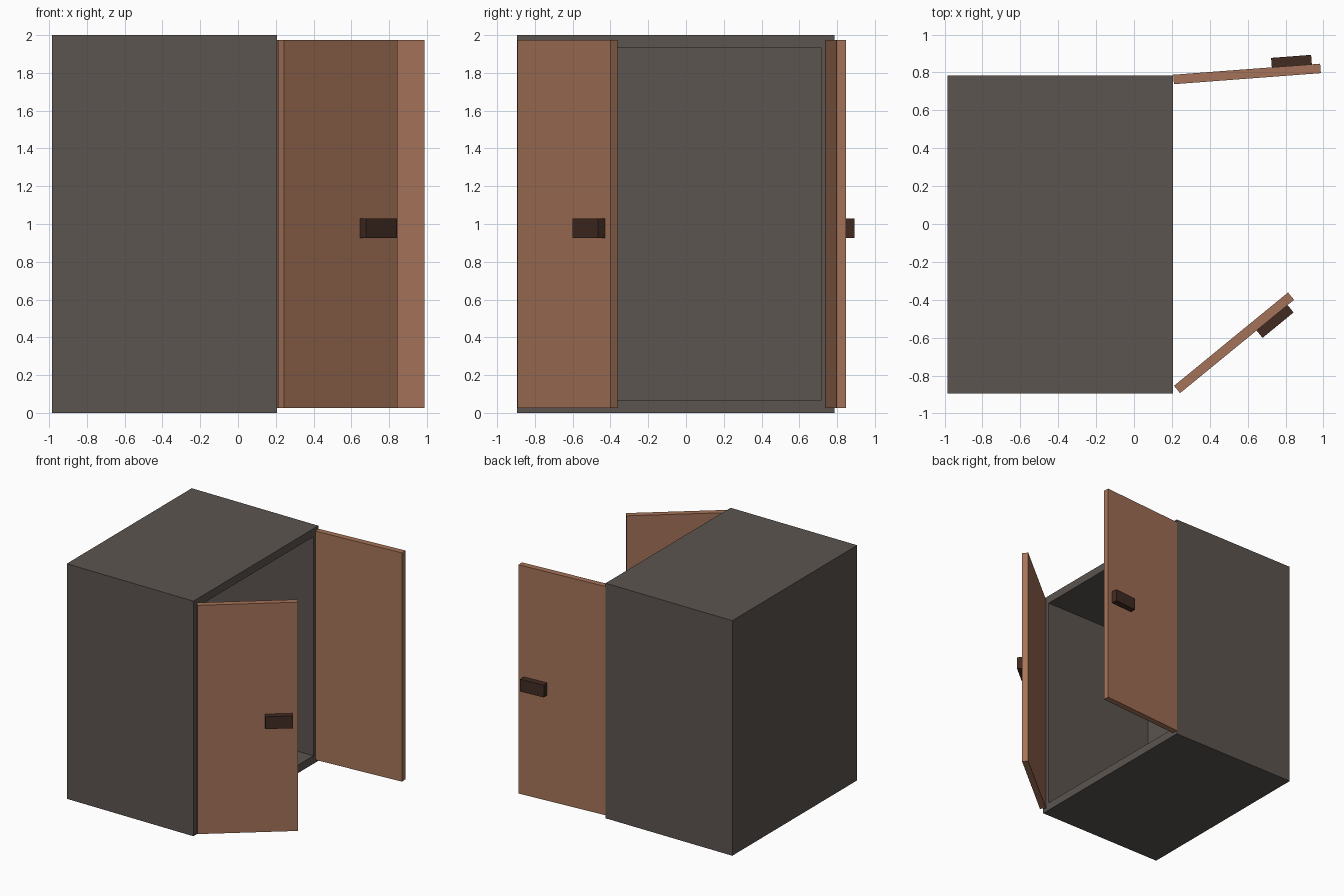
import bpy, bmesh
from math import radians
from mathutils import Matrix, Vector

if "Cube" in bpy.data.objects:
    bpy.data.objects.remove(bpy.data.objects["Cube"])


def material(name, rgb):
    m = bpy.data.materials.new(name)
    m.diffuse_color = (*rgb, 1)
    m.use_nodes = True
    m.node_tree.nodes["Principled BSDF"].inputs["Base Color"].default_value = m.diffuse_color
    return m


GREY = material("warm grey", (0.107, 0.089, 0.080))
WOOD = material("brown wood", (0.376, 0.171, 0.098))
DARK = material("dark brown", (0.053, 0.024, 0.016))


def box(name, lo, hi, mat):
    bm = bmesh.new()
    bmesh.ops.create_cube(bm, size=1)
    lo, hi = Vector(lo), Vector(hi)
    for v in bm.verts:
        v.co = (lo + hi) / 2 + v.co * (hi - lo)
    return finish(name, bm, mat)


def finish(name, bm, mat):
    me = bpy.data.meshes.new(name)
    bm.to_mesh(me)
    bm.free()
    me.materials.append(mat)
    ob = bpy.data.objects.new(name, me)
    bpy.context.collection.objects.link(ob)
    return ob


# Cabinet: open on +x, made by insetting the front face and pushing it in
bm = bmesh.new()
bmesh.ops.create_cube(bm, size=1)
for v in bm.verts:
    v.co = (-0.389 + v.co.x * 1.192, -0.055 + v.co.y * 1.68, 1 + v.co.z * 2)
bm.normal_update()
front = [f for f in bm.faces if f.normal.x > 0.9]
bmesh.ops.inset_region(bm, faces=front, thickness=0.097)
inner = bmesh.ops.extrude_face_region(bm, geom=front)["geom"]
bmesh.ops.delete(bm, geom=[f for f in front if f.is_valid], context="FACES_ONLY")
bmesh.ops.translate(bm, vec=(-1.05, 0, 0),
                    verts=[g for g in inner if isinstance(g, bmesh.types.BMVert)])
bmesh.ops.recalc_face_normals(bm, faces=bm.faces)
finish("cabinet", bm, GREY)

# Doors with handles: local x runs from the hinge, outer face at local y = 0
for side, hinge, angle, s in (("front", (0.243, -0.893, 0), 39.3, 1),
                              ("rear", (0.207, 0.788, 0), 4.3, -1)):
    place = Matrix.Translation(hinge) @ Matrix.Rotation(radians(angle), 4, "Z")
    ya, yb = sorted((0, 0.05 * s))
    door = box(side + "_door", (0, ya, 0.027), (0.778, yb, 1.973), WOOD)
    ya, yb = sorted((-0.05 * s, 0.0))
    handle = box(side + "_handle", (0.522, ya, 0.925), (0.734, yb, 1.03), DARK)
    door.matrix_world = place
    handle.matrix_world = place
